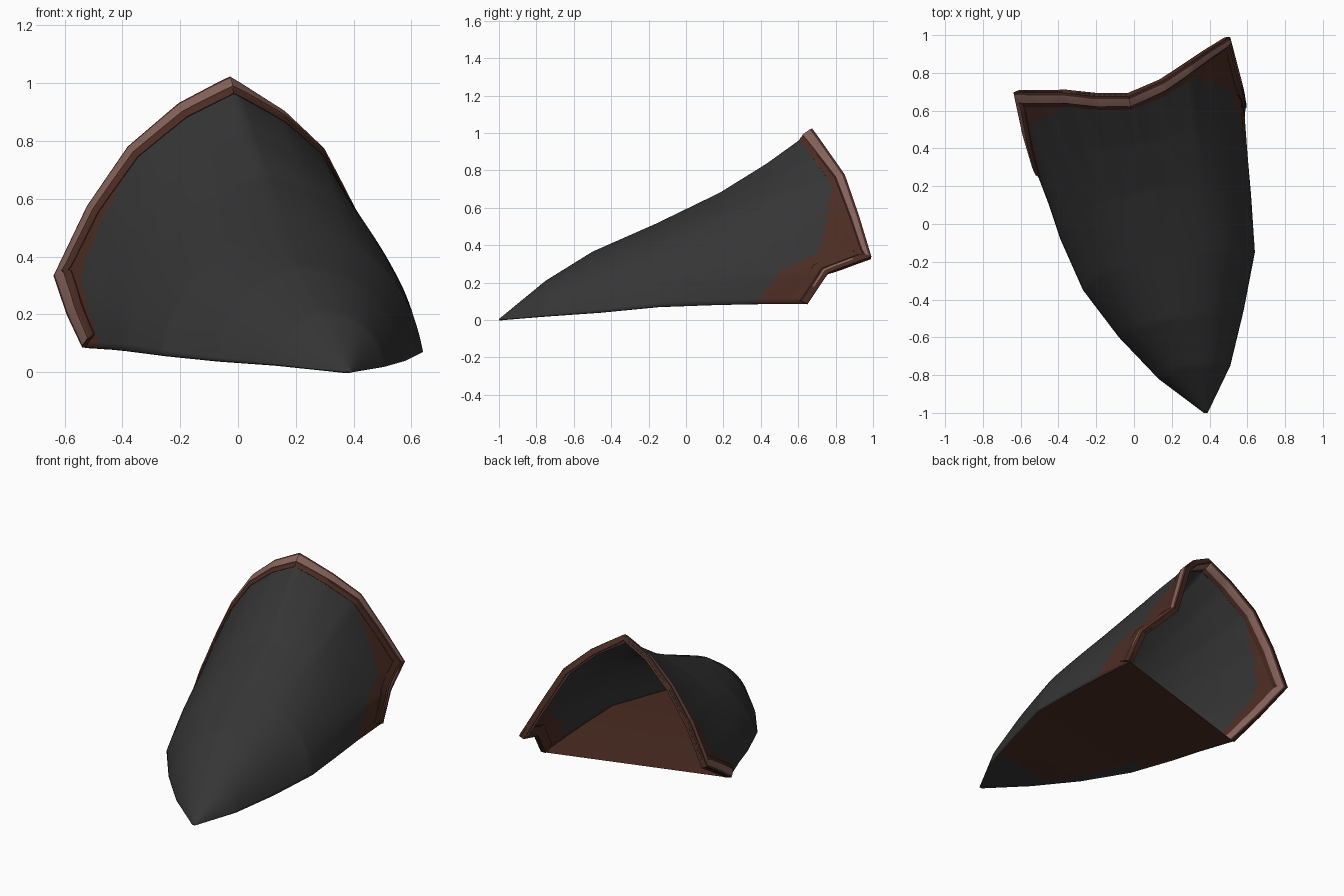
import bpy, bmesh, math
from mathutils import Vector

if "Cube" in bpy.data.objects:
    bpy.data.objects.remove(bpy.data.objects["Cube"])


def material(name, rgb):
    m = bpy.data.materials.new(name)
    m.diffuse_color = (*rgb, 1)
    m.use_nodes = True
    m.node_tree.nodes["Principled BSDF"].inputs["Base Color"].default_value = m.diffuse_color
    return m


GREY = material("charcoal", (0.036, 0.036, 0.036))
BROWN = material("dark brown", (0.072, 0.026, 0.017))
PINK = material("dusty pink", (0.25, 0.13, 0.11))

# Lengthwise guide lines from the tip to the opening: left base, ridge, right base
T = [0, .15, .3, .5, .7, .85, 1]
LEFT = [(.37, -1, 0), (.13, -.82, .025), (-.08, -.60, .04), (-.27, -.35, .06),
        (-.39, -.08, .075), (-.45, .10, .08), (-.53, .31, .085)]
RIDGE = [(.38, -1, .005), (.28, -.75, .21), (.20, -.50, .365), (.14, -.16, .515),
         (.09, .18, .68), (.03, .43, .835), (-.03, .68, 1.015)]
RIGHT = [(.39, -1, 0), (.51, -.75, .02), (.58, -.46, .04), (.64, -.15, .07),
         (.62, .15, .08), (.60, .38, .085), (.58, .65, .085)]
# Rim of the opening, left base over the peak to right base
RIM = [(-.53, .31, .085), (-.585, .49, .2), (-.63, .70, .33), (-.515, .70, .57),
       (-.375, .70, .775), (-.2, .68, .925), (-.03, .68, 1.015), (.15, .76, .90),
       (.285, .85, .77), (.395, .925, .55), (.5, .99, .335), (.56, .76, .25),
       (.58, .65, .085)]


def along(pts, keys, x):
    for i in range(len(keys) - 1):
        if x <= keys[i + 1] or i == len(keys) - 2:
            f = (x - keys[i]) / (keys[i + 1] - keys[i])
            return Vector(pts[i]).lerp(Vector(pts[i + 1]), f)


def arch(t, v):
    """Bulged cross section, v from 0 (left) to 1 (right)."""
    a, top, b = (along(p, T, t) for p in (LEFT, RIDGE, RIGHT))
    s = 1 - abs(2 * v - 1)
    base, side, k = (a, -1, .15) if v <= .5 else (b, 1, .2)
    chord = top - base
    out = Vector((abs(chord.z) * side, 0, abs(chord.x)))
    return base + chord * s + out * (k * 4 * s * (1 - s))


def shell_point(t, v):
    rim = along(RIM, [i / 12 for i in range(13)], v)
    return arch(t, v) + (rim - arch(1, v)) * t ** 5


def grid(name, rows, mats, rule):
    """Quad grid with a material rule on (row, column)."""
    bm = bmesh.new()
    vs = [[bm.verts.new(p) for p in r] for r in rows]
    for i in range(len(rows) - 1):
        for j in range(len(rows[0]) - 1):
            f = bm.faces.new((vs[i][j], vs[i][j + 1], vs[i + 1][j + 1], vs[i + 1][j]))
            f.material_index = rule(i, j)
    me = bpy.data.meshes.new(name)
    bm.to_mesh(me)
    bm.free()
    ob = bpy.data.objects.new(name, me)
    bpy.context.collection.objects.link(ob)
    for m in mats:
        me.materials.append(m)
    return ob


def smooth(ob, angle):
    bpy.ops.object.select_all(action='DESELECT')
    ob.select_set(True)
    bpy.context.view_layer.objects.active = ob
    bpy.ops.object.shade_smooth_by_angle(angle=math.radians(angle))


NT, NV = 100, 72
ts = [i / NT for i in range(NT + 1)]
vs = [j / NV for j in range(NV + 1)]


# Pointed shell, with brown patches beside the lower notches
def shell_rule(i, j):
    t, s = (i + .5) / NT, 1 - abs(2 * (j + .5) / NV - 1)
    start = .85 + .18 * s if j > NV / 2 else .9 + .1 * s
    return 1 if t > start and s < .6 else 0


shell = grid("shell", [[shell_point(t, v) for v in vs] for t in ts], [GREY, BROWN], shell_rule)
mod = shell.modifiers.new("thickness", 'SOLIDIFY')
mod.thickness = .01
mod.offset = -1
smooth(shell, 70)

# Floor closing the underside, grey towards the tip
NF = 20
floor_rows = [[along(LEFT, T, t).lerp(along(RIGHT, T, t), k / NF) for k in range(NF, -1, -1)]
              for t in ts]
floor = grid("floor", floor_rows, [GREY, BROWN],
             lambda i, j: 1 if i > NT * .2 and (j < NF - 2 or i > NT * .55) else 0)
smooth(floor, 30)

# Raised trim swept along the opening; its pink band narrows down the right side
rows = []
for v in vs:
    p = shell_point(1, v)
    e = (shell_point(1, min(1, v + .02)) - shell_point(1, max(0, v - .02))).normalized()
    d = shell_point(.95, v) - p
    d = (d - e * d.dot(e) * .7).normalized()
    n = d.cross(e).normalized()
    w = .062 - .07 * max(0, min(v, .83) - .5)
    profile = [(0, -.024), (0, .010), (.014, .014), (w, .014), (w + .006, .008),
               (.09, .003), (.085, -.016), (.055, -.026), (.012, -.026), (0, -.024)]
    rows.append([p + d * a + n * h for a, h in profile])
for r in rows:
    for q in r:
        q.z = max(q.z, .08)
# Pink on the outer and inner faces, except the right notch
trim = grid("opening_trim", rows, [BROWN, PINK],
            lambda i, j: 1 if j in (2, 7) and i < NV * 10 / 12 else 0)
bm = bmesh.new()
bm.from_mesh(trim.data)
bmesh.ops.remove_doubles(bm, verts=bm.verts, dist=.0005)
bmesh.ops.holes_fill(bm, edges=[e for e in bm.edges if e.is_boundary])
bmesh.ops.recalc_face_normals(bm, faces=bm.faces)
bm.to_mesh(trim.data)
bm.free()
smooth(trim, 25)

# Thin pink strip along the right notch
strip_rows = [[r[2].lerp(r[3], f) + (r[2] - r[8]).normalized() * .002 for f in (.35, .75)]
              for i, r in enumerate(rows) if NV * .86 < i < NV * .97]
strip = grid("right_notch_strip", strip_rows, [PINK], lambda i, j: 0)
smooth(strip, 30)
